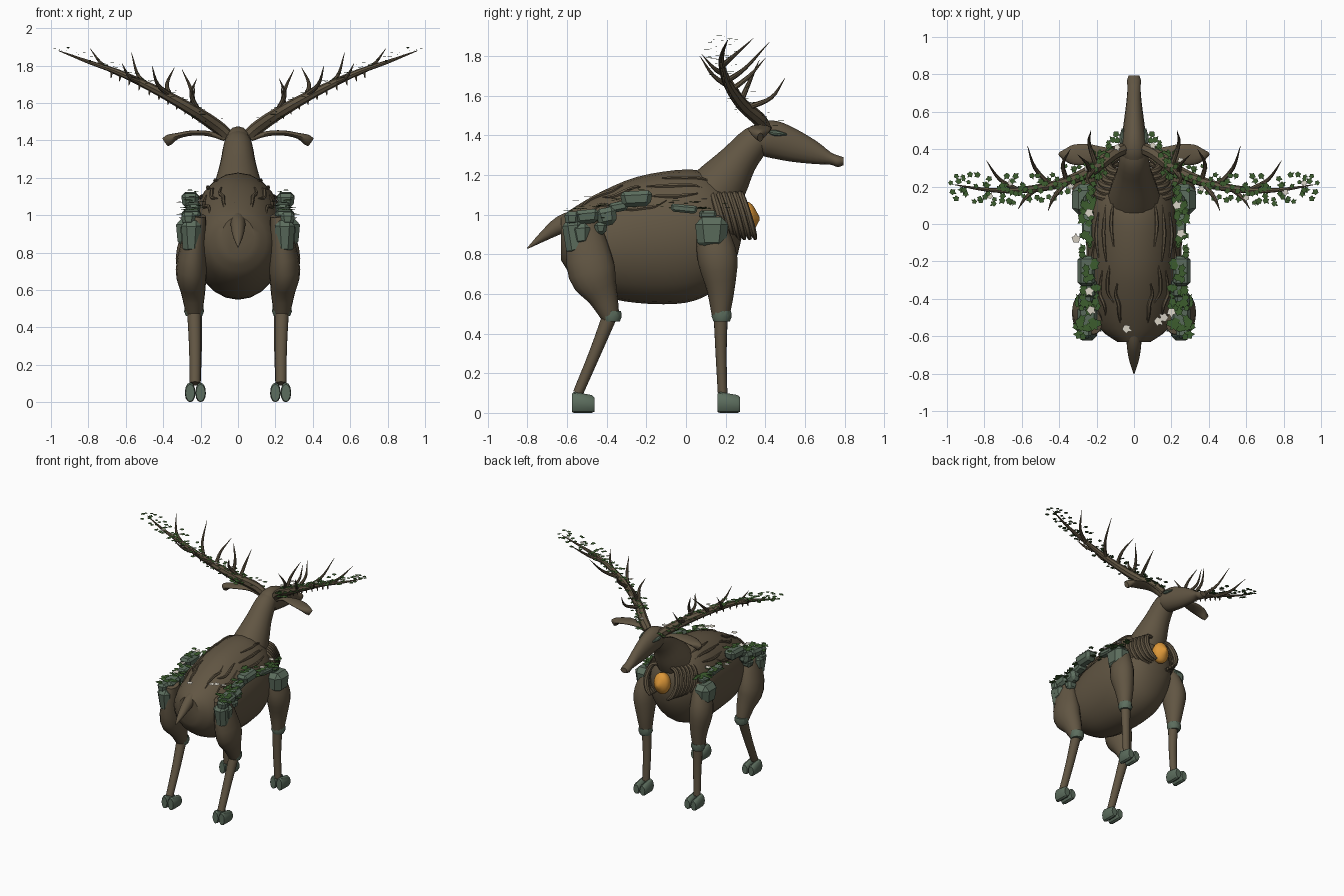
import bpy, bmesh, math, random
from mathutils import Vector, Matrix

random.seed(4)
if bpy.data.objects.get("Cube"):
    bpy.data.objects.remove(bpy.data.objects["Cube"])


def material(name, rgb):
    m = bpy.data.materials.new(name)
    m.use_nodes = True
    m.diffuse_color = (*rgb, 1)
    m.node_tree.nodes["Principled BSDF"].inputs["Base Color"].default_value = (*rgb, 1)
    return m


BARK = material("bark brown", (.12, .092, .056))
STONE = material("mossy stone", (.108, .155, .112))
LEAF = material("leaf green", (.045, .108, .027))
PETAL = material("pale petal", (.7, .66, .57))
AMBER = material("amber", (.72, .31, .04))


def finish(name, bm, mat, mirror=False, angle=35):
    bmesh.ops.recalc_face_normals(bm, faces=bm.faces)
    me = bpy.data.meshes.new(name)
    bm.to_mesh(me)
    bm.free()
    me.materials.append(mat)
    ob = bpy.data.objects.new(name, me)
    bpy.context.collection.objects.link(ob)
    if mirror:
        ob.modifiers.new("mirror", 'MIRROR').use_mirror_merge = False
    bpy.ops.object.select_all(action='DESELECT')
    ob.select_set(True)
    bpy.context.view_layer.objects.active = ob
    if angle:
        bpy.ops.object.shade_smooth_by_angle(angle=math.radians(angle))


def spline(rows, steps):
    """Catmull-Rom through rows of numbers."""
    v = [Vector(r) for r in rows]
    v = [v[0] * 2 - v[1]] + v + [v[-1] * 2 - v[-2]]
    out = []
    for a, b, c, d in zip(v, v[1:], v[2:], v[3:]):
        for k in range(steps):
            t = k / steps
            out.append(.5 * (2 * b + (c - a) * t + (2 * a - 5 * b + 4 * c - d) * t * t
                             + (3 * b - a - 3 * c + d) * t ** 3))
    return out + [v[-2]]


def loft(bm, rows, side=(1, 0, 0), sides=16, steps=3, axis=None):
    """Tube through rows of x, y, z, radius along side, other radius."""
    pts = spline(rows, steps)
    rings = []
    for i, p in enumerate(pts):
        c = Vector(p[:3])
        t = Vector(axis) if axis else Vector(pts[min(i + 1, len(pts) - 1)][:3]) - Vector(pts[max(i - 1, 0)][:3])
        t.normalize()
        s = Vector(side)
        s = (s - t * s.dot(t)).normalized()
        o = t.cross(s)
        a = [2 * math.pi * k / sides for k in range(sides)]
        rings.append([bm.verts.new(c + s * math.cos(q) * max(p[3], .001) + o * math.sin(q) * max(p[4], .001)) for q in a])
    for r, q in zip(rings, rings[1:]):
        for k in range(sides):
            j = (k + 1) % sides
            bm.faces.new((r[k], r[j], q[j], q[k]))
    bm.faces.new(rings[0][::-1])
    bm.faces.new(rings[-1])


def part(name, rows, mat=BARK, mirror=False, **kw):
    bm = bmesh.new()
    loft(bm, rows, **kw)
    finish(name, bm, mat, mirror)


def tubes(name, paths, side=(1, 0, 0), sides=8):
    bm = bmesh.new()
    for rows in paths:
        loft(bm, [(*r[:3], r[3], r[3]) for r in rows], side, sides, 4)
    finish(name, bm, BARK, True)


def upright(profile):
    """Rows of y, top, bottom, half width to loft rows."""
    return [(0, y, (a + b) / 2, w, (a - b) / 2) for y, a, b, w in profile]


# torso, neck, head, tail
BODY = upright([(-.63, .99, .77, .09), (-.56, 1.04, .67, .18), (-.42, 1.12, .59, .23), (-.25, 1.19, .555, .25),
                (-.05, 1.225, .55, .255), (.08, 1.22, .58, .24), (.18, 1.17, .65, .2), (.25, 1.09, .77, .14),
                (.28, 1.02, .88, .06)])
part("torso", BODY, sides=24, axis=(0, 1, 0))
part("neck", [(0, .11, 1.07, .15, .15), (0, .19, 1.17, .125, .13), (0, .27, 1.28, .095, .095),
              (0, .35, 1.37, .078, .08), (0, .42, 1.4, .06, .06)])
part("head", upright([(.31, 1.43, 1.35, .045), (.38, 1.47, 1.3, .072), (.46, 1.472, 1.28, .066),
                      (.55, 1.435, 1.265, .054), (.66, 1.37, 1.255, .04), (.73, 1.315, 1.252, .035),
                      (.765, 1.3, 1.24, .038), (.795, 1.29, 1.25, .028)]), axis=(0, 1, 0))
part("tail", [(0, -.54, .98, .04, .05), (0, -.63, .95, .04, .045), (0, -.72, .89, .028, .025), (0, -.8, .83, .003, .003)])
part("ears", [(.07, .39, 1.41, .015, .015), (.15, .385, 1.435, .025, .014), (.24, .375, 1.44, .053, .014),
              (.32, .37, 1.425, .054, .016), (.365, .37, 1.405, .034, .028), (.388, .375, 1.39, .015, .026)],
     mirror=True, side=(0, 1, 0))
part("eyes", [(.06, .41, 1.418, .006, .004), (.066, .45, 1.412, .014, .015), (.06, .51, 1.405, .006, .004)],
     STONE, True, sides=8)

# legs, each pair mirrored
part("front_upper_legs", [(.215, .12, .98, .04, .06), (.235, .135, .9, .064, .085), (.25, .16, .77, .083, .1),
                          (.24, .175, .62, .065, .07), (.235, .175, .49, .045, .045)], mirror=True)
part("front_lower_legs", [(.23, .175, .5, .038, .036), (.225, .177, .3, .032, .028), (.228, .185, .09, .028, .024)], mirror=True)
part("hind_upper_legs", [(.215, -.53, 1.0, .045, .06), (.23, -.51, .9, .06, .095), (.25, -.475, .71, .083, .12),
                         (.24, -.42, .59, .065, .078), (.235, -.38, .48, .045, .045)], mirror=True)
part("hind_lower_legs", [(.235, -.38, .5, .038, .038), (.23, -.46, .3, .032, .03), (.23, -.545, .1, .028, .026)], mirror=True)
for label, y in (("front", .18), ("hind", -.375)):
    part(label + "_knee_bands", [(.235, y, .515, .05, .05), (.235, y, .485, .053, .053), (.235, y, .46, .043, .043)],
         STONE, True, sides=10, steps=1)


def block(bm, loc, size, turn=0, taper=1.0):
    """Faceted stone with chamfered edges."""
    made = bmesh.ops.create_cube(bm, size=1)["verts"]
    for v in made:
        k = taper if v.co.z < 0 else 1
        v.co = Vector((v.co.x * size[0] * k, v.co.y * size[1] * k, v.co.z * size[2]))
    bmesh.ops.rotate(bm, verts=made, cent=(0, 0, 0), matrix=Matrix.Rotation(turn, 3, 'X'))
    bmesh.ops.translate(bm, verts=made, vec=loc)
    edges = {e for v in made for e in v.link_edges}
    bmesh.ops.bevel(bm, geom=list(edges), offset=min(size) * .26, segments=1, affect='EDGES')


# cloven hooves, two oval toes each
bm = bmesh.new()
for y in (.215, -.52):
    for x in (.2, .256):
        loft(bm, [(x, y - .056, .05, .024, .046), (x, y - .045, .053, .028, .053),
                  (x, y + .045, .045, .028, .045), (x, y + .058, .042, .023, .036)],
             sides=12, steps=1, axis=(0, 1, 0))
finish("hooves", bm, STONE, True, 30)

# stone plates on shoulders, flanks and hips
PADS = [((.262, .13, .905), (.145, .175, .165), 0, .8), ((.25, -.565, .885), (.11, .11, .18), .1, .8),
        ((.265, -.53, .9), (.09, .1, .11), .1, .8)]
STONES = [((.255, -.25, 1.08), (.1, .17, .08), .05, .8), ((.255, -.4, .99), (.09, .11, .09), .2, .8),
          ((.25, -.5, .99), (.11, .13, .07), .1, .8), ((.265, -.575, .98), (.08, .08, .07), 0, .8),
          ((.24, -.34, 1.04), (.08, .1, .05), .2, .9), ((.25, -.01, 1.03), (.06, .14, .04), -.1, .9),
          ((.25, -.43, .93), (.09, .07, .06), 0, .7), ((.24, .11, 1.0), (.06, .09, .04), 0, .9)]
bm = bmesh.new()
for s in PADS + STONES:
    block(bm, *s)
finish("stone_plates", bm, STONE, True, 0)

# chest ribs around the glowing core
ribs = []
for i in range(6):
    y, r = .17 + .028 * i, .2 - .013 * i
    ribs.append([(.05, y - .04, 1.11, .012), (r * .8, y - .03, 1.09, .019), (r, y, 1.0, .021),
                 (r * .85, y + .025, .92, .019), (.075, y + .04, .88, .01)])
tubes("chest_ribs", ribs, side=(0, 1, 0))
part("glowing_core", [(0, .25, .98, .05, .06), (0, .3, .98, .064, .085), (0, .335, .98, .054, .07),
                      (0, .37, .98, .008, .01)], AMBER)


# bark ridges along the back
def surface(x, y):
    rows = spline(BODY, 3)
    r = min(rows, key=lambda q: abs(q[1] - y))
    return r[2] + r[4] * math.sqrt(max(0, 1 - (x / r[3]) ** 2))


ridges = []
for x, y0, y1 in ((.11, .12, -.12), (.15, .1, -.2), (.19, .06, -.18), (.13, -.22, -.42), (.17, -.25, -.5),
                  (.21, -.1, -.32), (.09, -.32, -.54)):
    ridge = []
    for k in range(5):
        y = y0 + (y1 - y0) * k / 4
        xx = x + .012 * math.sin(k * .8) - .02 * (y < -.4)
        ridge.append((xx, y, surface(xx, y), (.004, .009, .011, .009, .004)[k]))
    ridges.append(ridge)
tubes("bark_ridges", ridges, sides=6)

# antlers: beam, tines and small hanging shoots
BEAM = [(.06, .4, 1.43, .034), (.12, .37, 1.48, .036), (.24, .28, 1.56, .032), (.42, .21, 1.66, .024),
        (.63, .18, 1.76, .016), (.8, .185, 1.82, .01), (.96, .21, 1.88, .002)]
TINES = [((.2, .31, 1.54), (.24, .43, 1.59), (.23, .5, 1.69)), ((.24, .28, 1.58), (.25, .32, 1.67), (.3, .37, 1.78)),
         ((.22, .29, 1.57), (.25, .24, 1.65), (.22, .2, 1.73)), ((.44, .2, 1.67), (.53, .3, 1.74), (.57, .42, 1.87)),
         ((.36, .23, 1.63), (.38, .32, 1.7), (.34, .4, 1.79)), ((.62, .18, 1.75), (.72, .24, 1.8), (.79, .34, 1.89)),
         ((.36, .23, 1.64), (.43, .14, 1.7), (.46, .07, 1.8)), ((.52, .19, 1.71), (.58, .14, 1.74), (.62, .08, 1.81))]
antlers = [BEAM] + [[(*p, r) for p, r in zip(t, (.015, .01, .001))] for t in TINES]
beam_pts = spline(BEAM, 8)
for p in beam_pts[14:36:2]:
    antlers.append([(*p[:3], .007), (p[0] + .002, p[1], p[2] - .03, .005), (p[0] + .004, p[1], p[2] - .045, .001)])
tubes("antlers", antlers, side=(0, 1, 0))


# flat lobed leaves scattered along the antlers and flanks
def leaf(bm, c, size):
    rot = Matrix.Rotation(random.uniform(0, 6.28), 3, 'Z') @ Matrix.Rotation(random.uniform(-.1, .1), 3, 'X')
    shape = ((0, 1.2), (.35, .5), (.85, .4), (.5, -.7), (-.5, -.7), (-.85, .4), (-.35, .5))
    bm.faces.new([bm.verts.new(Vector(c) + rot @ Vector((x * size, y * size, 0))) for x, y in shape])


bm = bmesh.new()
for p in beam_pts[8:]:
    for k in (-1, 1):
        leaf(bm, (min(p[0] + random.uniform(-.02, .02), .97), p[1] + k * random.uniform(.01, .08),
                  p[2] + random.uniform(0, .04)), random.uniform(.014, .021))
for p in beam_pts[12:36]:
    leaf(bm, (p[0], p[1] + random.uniform(-.02, .02), p[2] + p[3] + .006), .018)
leaf(bm, (.98, .22, 1.89), .016)
for k in range(22):
    t = random.random()
    leaf(bm, (.09 + .13 * t + random.uniform(-.03, .03), .5 - .25 * t, random.uniform(1.42, 1.47) + .1 * t), .021)
finish("antler_leaves", bm, LEAF, True, 0)

bm = bmesh.new()
for s in STONES:
    (x, y, z), (sx, sy, sz) = s[:2]
    for k in range(8):
        leaf(bm, (x + random.uniform(-.55, .5) * sx, y + random.uniform(-.55, .55) * sy,
                  z + sz * .5 + random.uniform(.005, .02)), random.uniform(.02, .03))
for k in range(28):
    y = -.14 + .36 * k / 28
    leaf(bm, (random.uniform(.23, .29) - max(0, y) * .15, y, random.uniform(1.0, 1.06)), .021)
for k in range(6):
    leaf(bm, (random.uniform(.27, .31), random.uniform(-.56, -.38), random.uniform(.98, 1.02)), .022)
finish("flank_leaves", bm, LEAF, True, 0)

# pale petals, set individually on back, flanks and antlers
bm = bmesh.new()
for x, y, z in ((-.04, -.56, 1.07), (.13, -.52, 1.09), (.16, -.5, 1.09), (.2, -.47, 1.08), (-.24, -.36, 1.1),
                (-.23, -.46, 1.07), (-.31, -.08, 1.07), (-.24, .06, 1.08), (.23, .1, 1.08), (.25, -.05, 1.08)):
    leaf(bm, (x, y, z), .028)
for x, y in ((-.66, .22), (-.77, .15), (-.34, .2), (-.25, .3), (-.09, .41), (.81, .17), (.91, .22), (.1, .42),
             (.25, .34), (.36, .19), (.6, .14)):
    near = min(beam_pts, key=lambda p: abs(p[0] - abs(x)))
    leaf(bm, (x, y, near[2] + near[3] + .02), .02)
finish("petals", bm, PETAL, False, 0)
